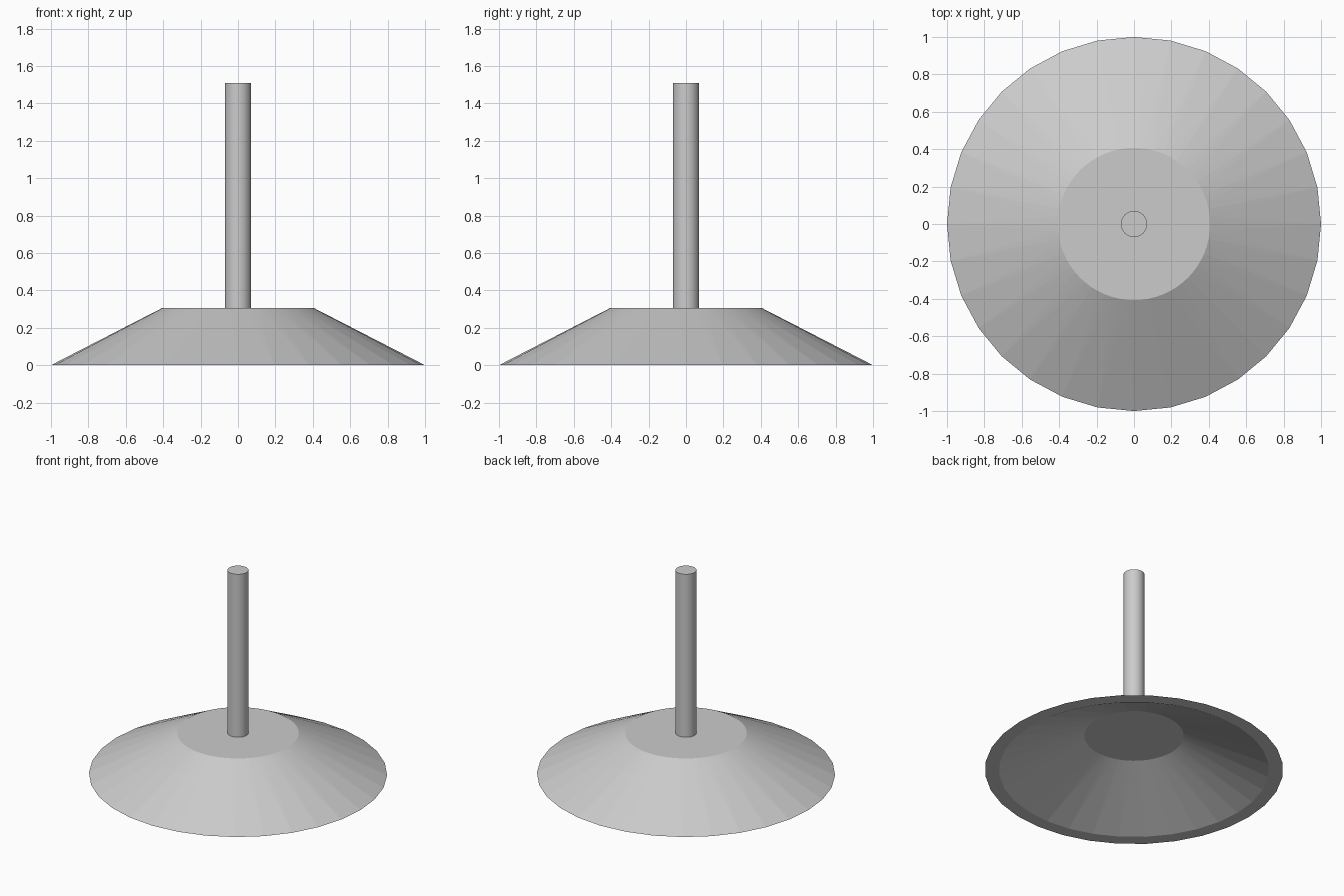
import bpy, bmesh
from math import sin, cos, pi, radians

if "Cube" in bpy.data.objects:
    bpy.data.objects.remove(bpy.data.objects["Cube"])


def ring(bm, r, z, n):
    return [bm.verts.new((r * cos(2 * pi * i / n), r * sin(2 * pi * i / n), z)) for i in range(n)]


def fan(bm, wide, narrow):
    # join a coarse ring to a ring with twice the sides, using flat triangles
    n = len(wide)
    for i in range(n):
        a, b = wide[i], wide[(i + 1) % n]
        p, q, r = narrow[2 * i], narrow[2 * i + 1], narrow[(2 * i + 2) % (2 * n)]
        bm.faces.new((a, q, p))
        bm.faces.new((a, b, q))
        bm.faces.new((b, r, q))


def finish(bm, name):
    bmesh.ops.recalc_face_normals(bm, faces=bm.faces)
    mesh = bpy.data.meshes.new(name)
    bm.to_mesh(mesh)
    bm.free()
    obj = bpy.data.objects.new(name, mesh)
    bpy.context.collection.objects.link(obj)
    return obj


# Base: hollow truncated cone with a flat rim underneath
bm = bmesh.new()
outer, top = ring(bm, 1.0, 0, 32), ring(bm, 0.407, 0.305, 64)
rim, ceiling = ring(bm, 0.905, 0, 32), ring(bm, 0.333, 0.26, 64)
fan(bm, outer, top)
fan(bm, rim, ceiling)
bm.faces.new(top)
bm.faces.new(ceiling)
for i in range(32):
    j = (i + 1) % 32
    bm.faces.new((outer[i], rim[i], rim[j], outer[j]))
finish(bm, "hollow_base")

# Stem: upright round rod standing on the base
bpy.ops.mesh.primitive_cylinder_add(vertices=48, radius=0.07, depth=1.205,
                                    location=(0, 0, 0.305 + 1.205 / 2))
bpy.context.object.name = "stem"
bpy.ops.object.shade_smooth_by_angle(angle=radians(30))
